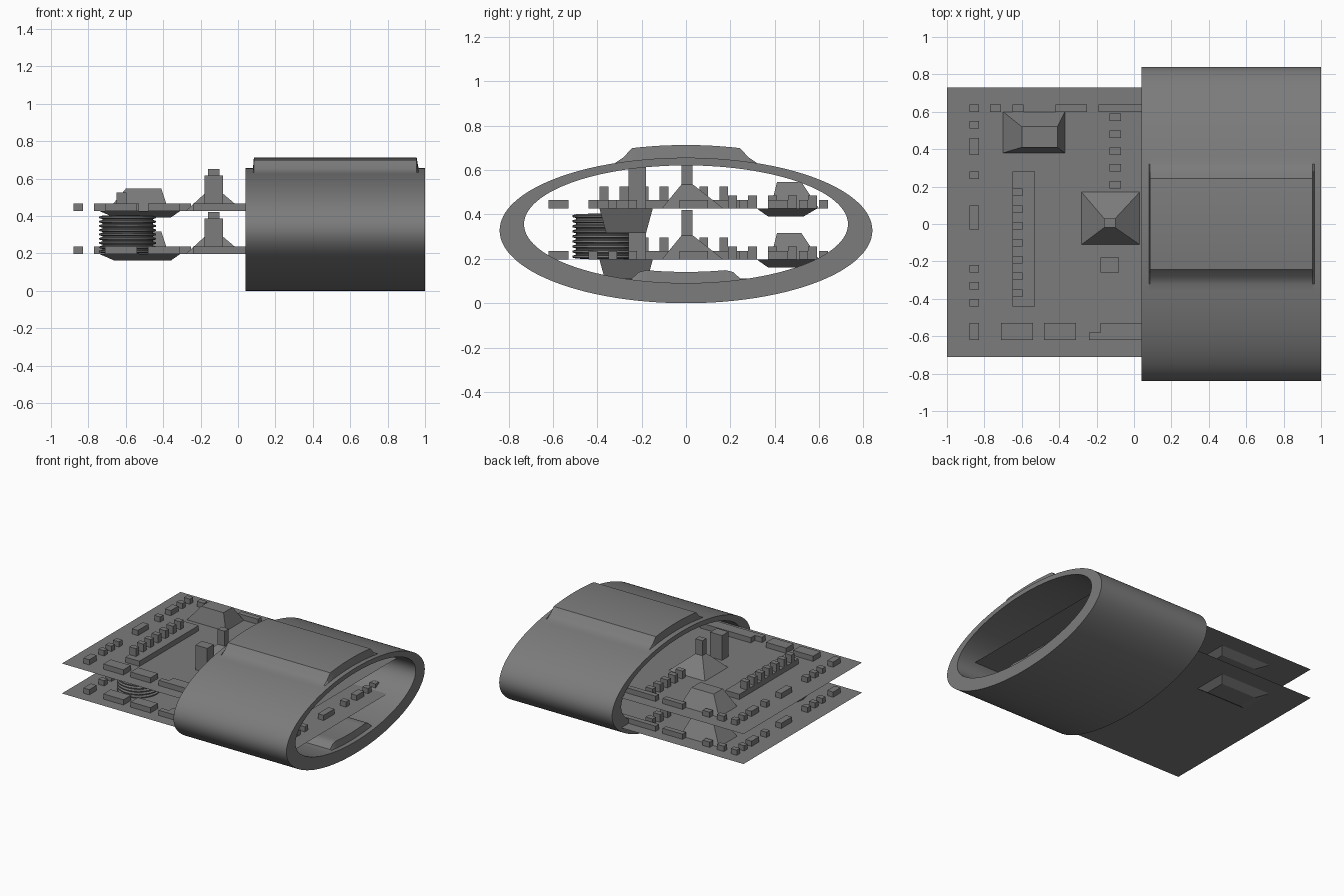
import bpy, math

if "Cube" in bpy.data.objects:
    bpy.data.objects.remove(bpy.data.objects["Cube"])

grey = bpy.data.materials.new("mid_grey")
grey.diffuse_color = (0.2, 0.2, 0.2, 1)
grey.use_nodes = True
grey.node_tree.nodes["Principled BSDF"].inputs["Base Color"].default_value = grey.diffuse_color


def make(name, verts, faces, smooth=False):
    me = bpy.data.meshes.new(name)
    me.from_pydata(verts, [], faces)
    me.materials.append(grey)
    ob = bpy.data.objects.new(name, me)
    bpy.context.collection.objects.link(ob)
    if smooth:
        bpy.context.view_layer.objects.active = ob
        ob.select_set(True)
        bpy.ops.object.shade_smooth_by_angle(angle=math.radians(30))
        ob.select_set(False)
    return ob


class Shape:
    """Collects tapered blocks into one mesh."""
    def __init__(self):
        self.v, self.f = [], []

    def taper(self, base, top, z0, z1):
        n = len(self.v)
        for (x0, x1, y0, y1), z in ((base, z0), (top, z1)):
            self.v += [(x0, y0, z), (x1, y0, z), (x1, y1, z), (x0, y1, z)]
        fs = [(4, 5, 6, 7), (0, 1, 5, 4), (1, 2, 6, 5), (2, 3, 7, 6), (3, 0, 4, 7)]
        if z1 < z0:
            fs = [f[::-1] for f in fs]
        self.f += [tuple(n + i for i in f) for f in fs]

    def box(self, x0, x1, y0, y1, z0, h):
        self.taper((x0, x1, y0, y1), (x0, x1, y0, y1), z0, z0 + h)


def board(tag, z):
    # thin sheet
    x0, x1, y0, y1 = -1, 0.86, -0.71, 0.73
    make(tag + "_board_sheet",
         [(x0, y0, z), (x1, y0, z), (x1, y1, z), (x0, y1, z)], [(0, 1, 2, 3)])

    # low chips along the edges
    s = Shape()
    for a, b in ((.6, .64), (.51, .55), (.37, .46), (.24, .28), (-.03, .1),
                 (-.26, -.22), (-.35, -.31), (-.44, -.4), (-.62, -.53)):
        s.box(-.88, -.83, a, b, z, .04)
        s.box(.7, .75, a, b, z, .04)
    for a, b in ((-.77, -.71), (-.65, -.59), (-.42, -.25), (-.19, .25), (.4, .55)):
        s.box(a, b, .6, .64, z, .04)
    for a, b in ((-.71, -.54), (-.48, -.31), (-.18, .25), (.4, .55)):
        s.box(a, b, -.62, -.53, z, .04)
    s.box(-.24, -.18, -.62, -.58, z, .04)
    for i in range(5):
        s.box(-.13, -.07, .19 + .09 * i, .23 + .09 * i, z, .06)
    make(tag + "_board_chips", s.v, s.f)

    # long connector with pins
    s = Shape()
    s.box(-.65, -.53, -.44, .28, z, .04)
    for i in range(7):
        y = -.39 + .09 * i
        s.box(-.65, -.595, y, y + .04, z + .04, .06)
    make(tag + "_board_connector", s.v, s.f)

    # raised mound, posts and sunken wells
    s = Shape()
    s.taper((-.7, -.37, .38, .6), (-.6, -.41, .41, .52), z, z + .12)
    s.taper((-.28, .03, -.11, .17), (-.16, -.1, -.02, .03), z, z + .11)
    s.box(-.16, -.1, -.02, .03, z + .1, .125)
    s.box(-.18, -.08, -.26, -.18, z, .19)
    s.taper((-.74, -.31, .32, .59), (-.66, -.36, .37, .53), z, z - .035)
    s.taper((.25, .65, -.39, -.15), (.3, .6, -.36, -.18), z, z - .11)
    make(tag + "_board_components", s.v, s.f)


board("lower", .2)
board("upper", .43)

# ribbed coil standing between the boards
prof = [(0, .2)]
for i in range(9):
    z = .205 + i * .0228
    prof += [(.135, z), (.152, z + .005), (.152, z + .013), (.135, z + .018)]
prof.append((0, .41))
N = 32
cv = [(-.59 + r * math.cos(2 * math.pi * k / N), -.36 + r * math.sin(2 * math.pi * k / N), z)
      for r, z in prof for k in range(N)]
cf = [(i * N + k, i * N + (k + 1) % N, (i + 1) * N + (k + 1) % N, (i + 1) * N + k)
      for i in range(len(prof) - 1) for k in range(N)]
make("coil", cv, cf, True)

# oval sleeve: outer and inner loops, raised strip on top, pad on the inside floor
M = 128


def step(y, edge, width):
    return max(0, min(1, (edge - abs(y)) / width))


def ring(x, inner, strip):
    pts = []
    for k in range(M):
        a = 2 * math.pi * k / M
        c, s = math.cos(a), math.sin(a)
        if inner:
            y, z = .73 * c, .36 + .265 * s
            if s < 0:
                z += .05 * strip * step(y, .25, .05)
        else:
            y, z = .84 * c, .332 + .328 * s
            if s > 0:
                z += .057 * strip * step(y, .3, .05)
        pts.append((x, y, z))
    return pts


outer = [(.04, 0, 0), (.08, 0, 0), (.085, 0, 1), (.955, 0, 1), (.965, 0, 0), (1.0, 0, 0)]
inner = [(x, 1, s) for x, _, s in reversed(outer)]
loops = outer + inner
sv = [p for l in loops for p in ring(*l)]
L = len(loops)
sf = [(i * M + k, ((i + 1) % L) * M + k, ((i + 1) % L) * M + (k + 1) % M, i * M + (k + 1) % M)
      for i in range(L) for k in range(M)]
sleeve = make("oval_sleeve", sv, [f[::-1] for f in sf], True)

# shift everything down by the sleeve's small ground gap
for ob in bpy.data.objects:
    ob.location.z = -.004
